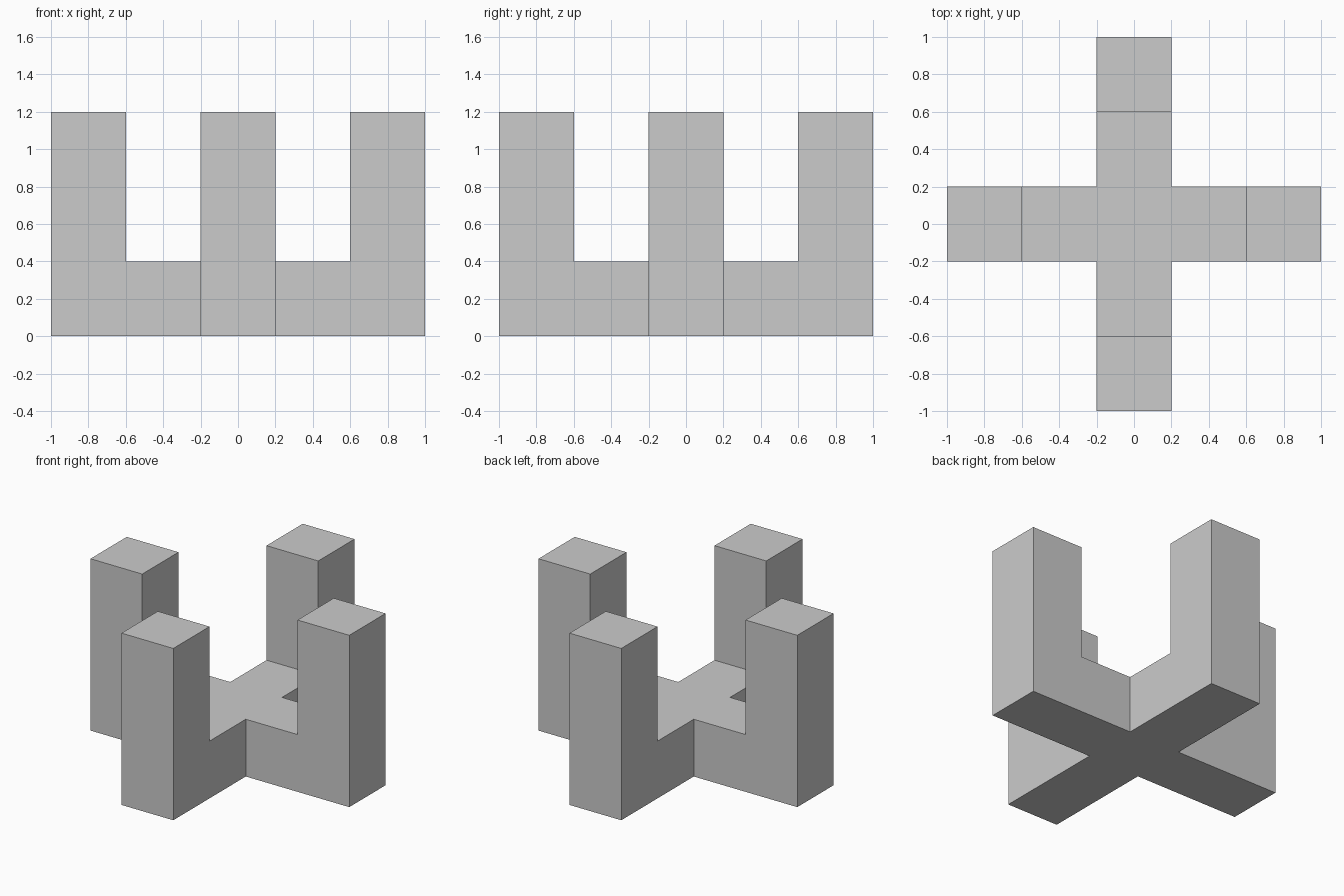
import bpy, bmesh
from mathutils import Vector

if "Cube" in bpy.data.objects:
    bpy.data.objects.remove(bpy.data.objects["Cube"])

CELL = 0.4      # width of arms and posts
BASE_H = 0.4    # height of the cross base
POST_H = 1.2    # total height of the posts

bm = bmesh.new()

# Cross footprint made of square cells
cells = {(i, 0) for i in range(-2, 3)} | {(0, i) for i in range(-2, 3)}
h = CELL / 2
for i, j in sorted(cells):
    x, y = i * CELL, j * CELL
    bm.faces.new([bm.verts.new((x + dx, y + dy, 0))
                  for dx, dy in ((-h, -h), (h, -h), (h, h), (-h, h))])
bmesh.ops.remove_doubles(bm, verts=bm.verts[:], dist=1e-4)


def raise_faces(faces, height):
    """Extrude faces straight up and return the new top faces."""
    geom = bmesh.ops.extrude_face_region(bm, geom=faces)["geom"]
    verts = [g for g in geom if isinstance(g, bmesh.types.BMVert)]
    bmesh.ops.translate(bm, verts=verts, vec=Vector((0, 0, height)))
    return [g for g in geom if isinstance(g, bmesh.types.BMFace)]


# Cross base, then a post at the end of each arm
top = raise_faces(bm.faces[:], BASE_H)
tips = [f for f in top if f.calc_center_median().xy.length > 1.5 * CELL]
raise_faces(tips, POST_H - BASE_H)

# Merge flat areas into single clean faces
bmesh.ops.recalc_face_normals(bm, faces=bm.faces[:])
bmesh.ops.dissolve_limit(bm, angle_limit=0.01, verts=bm.verts[:], edges=bm.edges[:])

mesh = bpy.data.meshes.new("cross_stand")
bm.to_mesh(mesh)
bm.free()
bpy.context.collection.objects.link(bpy.data.objects.new("cross_stand", mesh))
